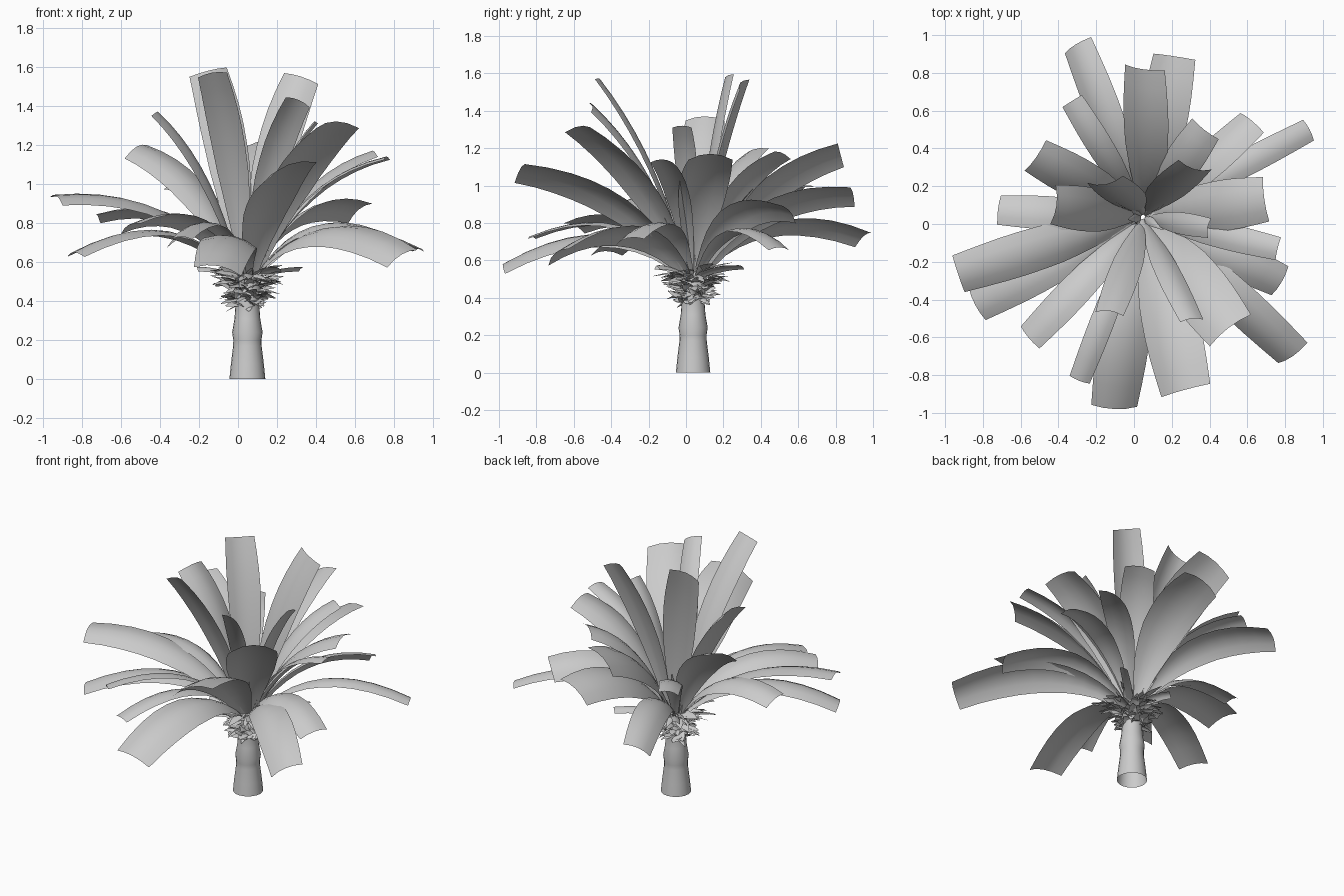
import bpy, bmesh, math, random
from mathutils import Vector

random.seed(4)
old = bpy.data.objects.get("Cube")
if old:
    bpy.data.objects.remove(old)

grey = bpy.data.materials.new("pale_grey")
grey.use_nodes = True
colour = (0.6, 0.6, 0.6, 1)
grey.diffuse_color = colour
grey.node_tree.nodes["Principled BSDF"].inputs["Base Color"].default_value = colour

CENTRE = Vector((0.048, 0.038, 0))


def make_object(name, bm, angle=40):
    mesh = bpy.data.meshes.new(name)
    bm.to_mesh(mesh)
    bm.free()
    mesh.materials.append(grey)
    obj = bpy.data.objects.new(name, mesh)
    bpy.context.collection.objects.link(obj)
    bpy.ops.object.select_all(action="DESELECT")
    obj.select_set(True)
    bpy.context.view_layer.objects.active = obj
    bpy.ops.object.shade_smooth_by_angle(angle=math.radians(angle))
    return obj


def add_grid(bm, rows, closed=False):
    """Skin a list of point rows with quads."""
    verts = [[bm.verts.new(p) for p in row] for row in rows]
    for low, high in zip(verts, verts[1:]):
        count = len(low)
        for i in range(count if closed else count - 1):
            j = (i + 1) % count
            bm.faces.new((low[i], low[j], high[j], high[i]))


def interpolate(values, t):
    place = t * (len(values) - 1)
    i = min(int(place), len(values) - 2)
    return values[i] + (values[i + 1] - values[i]) * (place - i)


def add_blade(bm, base, control, tip, width, shape, steps, arch, roll=0):
    """Curved leaf strip with an arched cross-section, rolled about its length."""
    flat = Vector((tip.x - base.x, tip.y - base.y, 0)).normalized()
    level = Vector((flat.y, -flat.x, 0))
    c, s = math.cos(math.radians(roll)), math.sin(math.radians(roll))
    rows = []
    for step in range(steps + 1):
        t = step / steps
        point = base * (1 - t) ** 2 + control * (2 * t * (1 - t)) + tip * t * t
        along = ((control - base) * (1 - t) + (tip - control) * t).normalized()
        up = level.cross(along)
        side, normal = level * c + up * s, up * c - level * s
        half = width * interpolate(shape, t) / 2
        rows.append([point + side * (u * half) - normal * (u * u * arch * half)
                     for u in (-1, -0.5, 0, 0.5, 1)])
    add_grid(bm, rows)


# Trunk: lathed profile with a waist, open at the foot
bm = bmesh.new()
profile = [(0.092, 0), (0.084, 0.08), (0.073, 0.17), (0.072, 0.2), (0.078, 0.24),
           (0.066, 0.31), (0.061, 0.38), (0.07, 0.46), (0.05, 0.54)]
SIDES = 20
add_grid(bm, [[CENTRE + Vector((r * math.cos(a), r * math.sin(a), z))
               for a in (math.tau * i / SIDES for i in range(SIDES))]
              for r, z in profile], closed=True)
make_object("trunk", bm)

# Fronds: tip position, width and roll in degrees
fronds = [
    (-.31, .95, .73, .19, 27), (.2, .89, .97, .26, 25), (.04, .82, 1.19, .26, 32),
    (-.33, .65, 1, .13, 10), (-.52, .35, 1.19, .22, 20), (-.72, .08, .84, .17, -15),
    (-.41, .1, 1.37, .22, 0), (-.93, -.27, .94, .22, 12), (-.84, -.43, .65, .2, 0),
    (-.56, -.6, .79, .17, -20), (-.29, -.83, .73, .12, 0), (-.1, -.98, .58, .26, 12),
    (-.13, -.46, 1.57, .16, -15), (.26, -.88, 1.1, .3, -20), (.31, -.5, 1.43, .14, 30),
    (.5, -.55, 1.32, .29, 0), (.84, -.7, .64, .22, -28), (.78, -.31, .72, .19, -12),
    (.76, -.13, 1.14, .13, 0), (.39, -.02, 1.32, .11, 0), (.69, .13, 1.17, .25, 0),
    (.93, .5, .67, .13, 0), (.62, .55, .87, .2, 33), (.37, .5, 1.18, .19, 10),
    (.32, .29, 1.55, .2, -35), (-.15, .21, 1.58, .21, 40),
]
shape = [0.22, 0.5, 0.8, 1, 1.08, 1.06, 0.95]
for n, (x, y, z, width, roll) in enumerate(fronds):
    tip = Vector((x, y, z))
    out = Vector((x, y, 0)) - CENTRE
    base = CENTRE + out.normalized() * 0.03 + Vector((0, 0, 0.5))
    control = CENTRE + out * (0.46 - 0.1 * z)
    control.z = 0.95 + 0.2 * (z - 0.7)
    bm = bmesh.new()
    add_blade(bm, base, control, tip, width, shape, 10, 0.28, roll)
    make_object(f"frond_{n + 1}", bm, 60)

# Shaggy collar of old leaf bases under the fronds
bm = bmesh.new()
for n in range(130):
    level = n / 130
    a = n * 2.4 + random.uniform(-0.3, 0.3)
    out = Vector((math.cos(a), math.sin(a), 0))
    z = 0.38 + 0.18 * level
    reach = random.uniform(0.07, 0.13) + 0.09 * level
    base = CENTRE + out * 0.04 + Vector((0, 0, z - 0.01))
    tip = CENTRE + out * reach + Vector((0, 0, z + random.uniform(-0.05, 0.04)))
    control = (base + tip) / 2 + Vector((0, 0, 0.012))
    add_blade(bm, base, control, tip, random.uniform(0.035, 0.065),
              [0.6, 1, 0.8, 0.15], 3, 0.2, random.uniform(-35, 35))
make_object("leaf_base_collar", bm, 30)

# Broader stubs just above the collar
bm = bmesh.new()
for a, reach in ((0.75, 0.38), (2.2, 0.24), (3.3, 0.26), (4.1, 0.24), (5.4, 0.25)):
    out = Vector((math.cos(a), math.sin(a), 0))
    base = CENTRE + out * 0.04 + Vector((0, 0, 0.52))
    tip = CENTRE + out * reach + Vector((0, 0, 0.57))
    add_blade(bm, base, (base + tip) / 2 + Vector((0, 0, 0.03)), tip, 0.06,
              [0.7, 1, 0.9], 4, 0.3, 25)
make_object("leaf_stubs", bm, 30)

# Young upright leaves in the heart
bm = bmesh.new()
for n in range(7):
    a = n * 2.4
    out = Vector((math.cos(a), math.sin(a), 0))
    height = random.uniform(0.66, 0.85)
    base = CENTRE + out * 0.01 + Vector((0, 0, 0.5))
    tip = CENTRE + out * random.uniform(0.06, 0.13) + Vector((0, 0, height))
    control = CENTRE + out * 0.03 + Vector((0, 0, height - 0.12))
    add_blade(bm, base, control, tip, 0.05, [0.7, 1, 0.7, 0.1], 5, 0.4)
make_object("heart_leaves", bm, 50)
